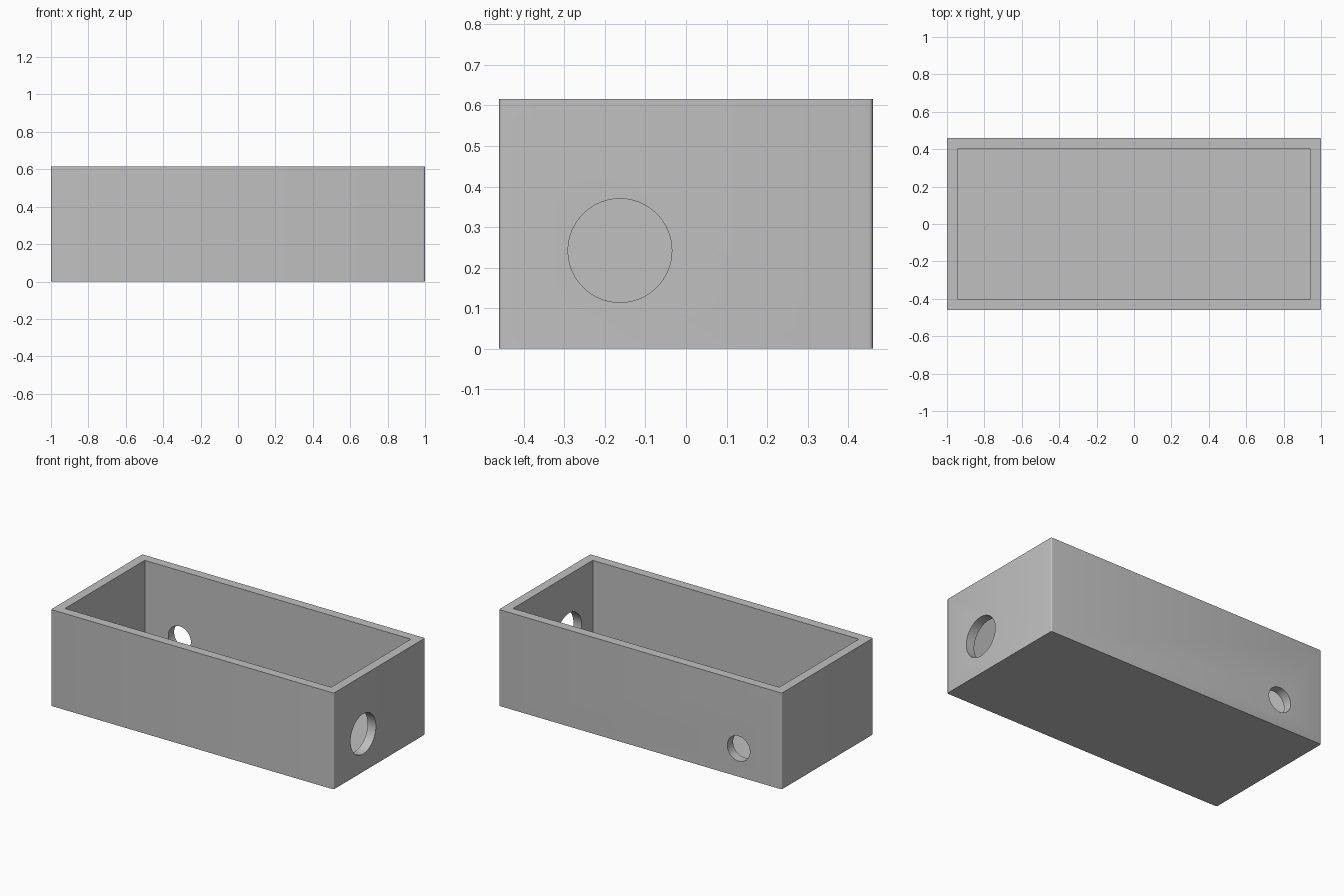
import bpy
import bmesh
from math import pi
from mathutils import Matrix, Vector

if "Cube" in bpy.data.objects:
    bpy.data.objects.remove(bpy.data.objects["Cube"], do_unlink=True)

LENGTH, WIDTH, HEIGHT, WALL = 2.0, 0.922, 0.616, 0.061

grey = bpy.data.materials.new("light_grey")
grey.use_nodes = True
colour = (0.527, 0.527, 0.527, 1)
grey.diffuse_color = colour
grey.node_tree.nodes["Principled BSDF"].inputs["Base Color"].default_value = colour


def to_object(bm, name):
    mesh = bpy.data.meshes.new(name)
    bm.to_mesh(mesh)
    bm.free()
    mesh.materials.append(grey)
    obj = bpy.data.objects.new(name, mesh)
    bpy.context.collection.objects.link(obj)
    return obj


def block(name, size, bottom, corner=0):
    """Box standing at height bottom, with optional rounded upright edges."""
    bm = bmesh.new()
    bmesh.ops.create_cube(bm, size=1)
    bmesh.ops.scale(bm, vec=size, verts=bm.verts)
    bmesh.ops.translate(bm, vec=(0, 0, bottom + size[2] / 2), verts=bm.verts)
    if corner:
        upright = [e for e in bm.edges
                   if abs(e.verts[0].co.z - e.verts[1].co.z) > size[2] / 2]
        bmesh.ops.bevel(bm, geom=upright, offset=corner, segments=4,
                        profile=0.5, affect='EDGES')
    return to_object(bm, name)


def drill(name, centre, radius, axis):
    """Cylinder that cuts a round hole along the given axis."""
    bm = bmesh.new()
    bmesh.ops.create_cone(bm, cap_ends=True, segments=64, radius1=radius,
                          radius2=radius, depth=WALL * 3,
                          matrix=Matrix.Translation(Vector(centre))
                          @ Matrix.Rotation(pi / 2, 4, axis))
    return to_object(bm, name)


# Open box with slightly rounded outer corners
box = block("box_shell", (LENGTH, WIDTH, HEIGHT), 0, corner=0.01)

# Cavity and the two wall holes
cutters = [
    block("cavity_cutter", (LENGTH - 2 * WALL + 0.005, WIDTH - 2 * WALL + 0.005, HEIGHT), WALL),
    drill("end_hole_cutter", (LENGTH / 2 - WALL / 2, -0.163, 0.242), 0.128, 'Y'),
    drill("back_hole_cutter", (-0.695, WIDTH / 2 - WALL / 2, 0.18), 0.08, 'X'),
]
for cutter in cutters:
    cut = box.modifiers.new(cutter.name, 'BOOLEAN')
    cut.operation = 'DIFFERENCE'
    cut.solver = 'EXACT'
    cut.object = cutter

# Apply the cuts, then drop the cutters
bpy.context.view_layer.objects.active = box
box.select_set(True)
for cutter in cutters:
    bpy.ops.object.modifier_apply(modifier=cutter.name)
    bpy.data.objects.remove(cutter, do_unlink=True)
bpy.ops.object.shade_smooth_by_angle()
